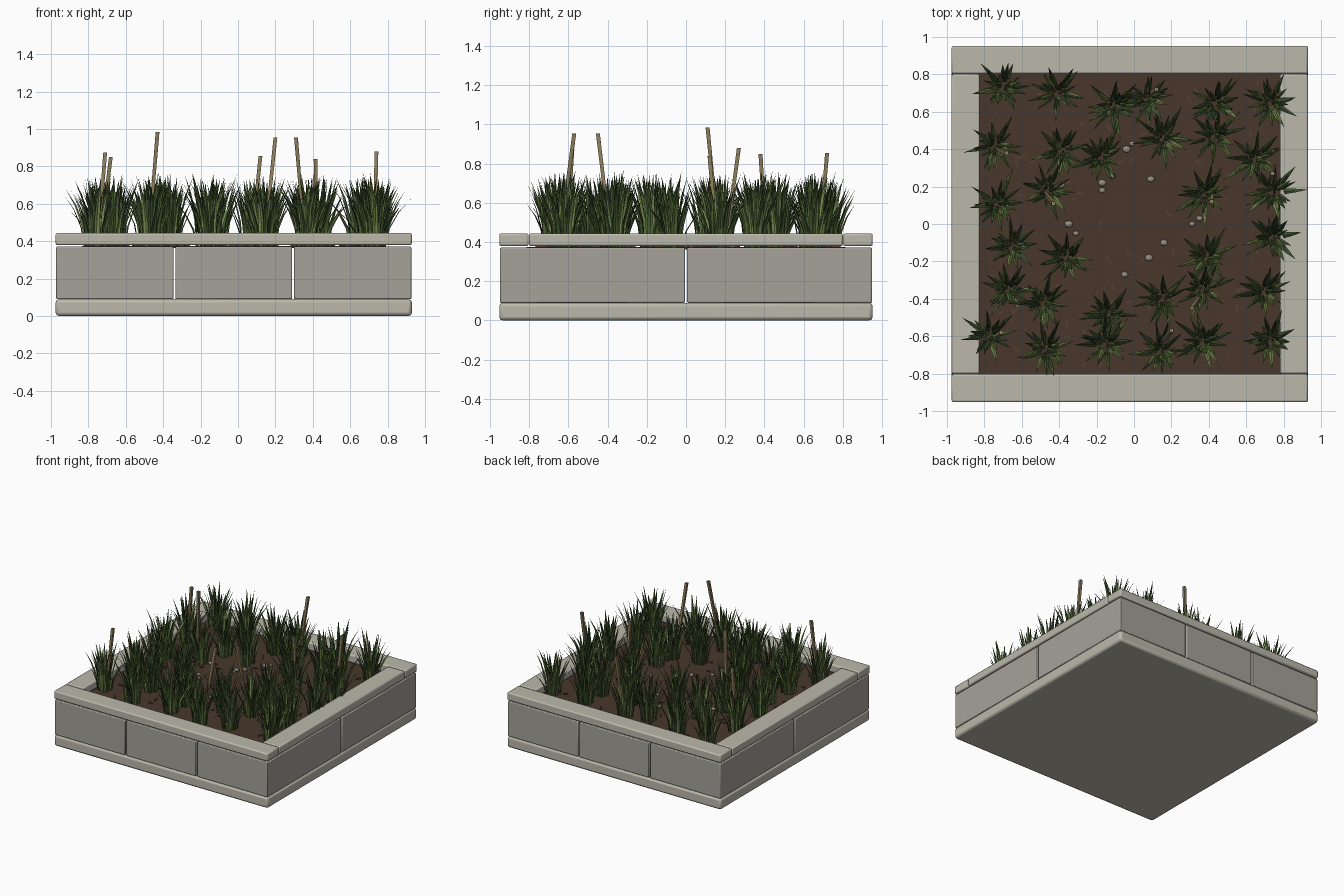
import bpy, bmesh, math, random
from mathutils import Vector

if "Cube" in bpy.data.objects:
    bpy.data.objects.remove(bpy.data.objects["Cube"])

random.seed(7)
CX = -0.0225          # planter centre in x
HX, HY = 0.9525, 0.953
SOIL = 0.375


def mat(name, rgb):
    m = bpy.data.materials.new(name)
    m.diffuse_color = (*rgb, 1)
    m.use_nodes = True
    m.node_tree.nodes["Principled BSDF"].inputs["Base Color"].default_value = m.diffuse_color
    return m


CAP = mat("pale_stone", (0.50, 0.48, 0.41))
STONE = mat("stone", (0.38, 0.36, 0.32))
DIRT = mat("soil", (0.065, 0.038, 0.024))
CHIP = mat("bark", (0.09, 0.05, 0.03))
PEBBLE = mat("pebble", (0.30, 0.27, 0.23))
STALK = mat("dry_stalk", (0.27, 0.21, 0.11))
GREENS = [mat("dark_green", (0.045, 0.08, 0.025)),
          mat("mid_green", (0.085, 0.14, 0.04)),
          mat("light_green", (0.18, 0.25, 0.075))]


def box(name, x0, x1, y0, y1, z0, z1, m, bevel=0.0):
    bpy.ops.mesh.primitive_cube_add(size=1, location=((x0+x1)/2, (y0+y1)/2, (z0+z1)/2))
    o = bpy.context.object
    o.name = name
    o.scale = (x1-x0, y1-y0, z1-z0)
    bpy.ops.object.transform_apply(location=False, rotation=False, scale=True)
    o.data.materials.append(m)
    if bevel:
        b = o.modifiers.new("bevel", "BEVEL")
        b.width, b.segments = bevel, 2
        bpy.ops.object.shade_smooth_by_angle()
    return o


def finish(name, bm, mats):
    me = bpy.data.meshes.new(name)
    bm.to_mesh(me)
    bm.free()
    o = bpy.data.objects.new(name, me)
    bpy.context.collection.objects.link(o)
    for m in mats:
        me.materials.append(m)
    return o


# Base slab and soil
X0, X1 = CX-HX, CX+HX
box("base_slab", X0, X1, -HY, HY, 0, 0.09, CAP, 0.018)
box("soil", X0+0.14, X1-0.14, -HY+0.14, HY-0.14, SOIL-0.012, SOIL, DIRT)

# Wall blocks and coping on opposite sides
T, G = 0.13, 0.005
for s in (-1, 1):
    side = "front" if s < 0 else "back"
    y = sorted((s*(HY-0.003), s*(HY-T)))
    w = 2*HX/3
    for i in range(3):
        a = X0+i*w+(G if i else 0.004)
        b = X0+(i+1)*w-(G if i < 2 else 0.004)
        box(f"{side}_block_{i+1}", a, b, *y, 0.09, 0.371, STONE, 0.006)
    y = sorted((s*HY, s*(HY-0.15)))
    box(f"{side}_coping", X0, X1, *y, 0.379, 0.444, CAP, 0.01)

    side = "left" if s < 0 else "right"
    x = sorted((CX+s*(HX-0.003), CX+s*(HX-T)))
    for i, (a, b) in enumerate(((-HY+0.006, -G), (G, HY-0.006))):
        box(f"{side}_block_{i+1}", *x, a, b, 0.09, 0.371, STONE, 0.006)
    x = sorted((CX+s*HX, CX+s*(HX-0.15)))
    box(f"{side}_coping", *x, -HY+0.152, HY-0.152, 0.379, 0.444, CAP, 0.01)

# Grass tufts
TUFTS = [(-.70, .73), (-.41, .70), (-.11, .63), (.07, .67), (.44, .65), (.73, .65),
         (-.74, .42), (-.39, .39), (-.17, .36), (.155, .455), (.43, .47), (.65, .35),
         (-.73, .11), (-.46, .18), (.38, .16), (.74, .17), (.74, -.07), (-.65, -.12),
         (-.36, -.18), (.39, -.18), (-.67, -.35), (-.48, -.42), (-.13, -.48),
         (.155, -.40), (.37, -.35), (.70, -.36), (-.77, -.60), (-.47, -.67),
         (-.15, -.64), (.14, -.68), (.37, -.63), (.73, -.62)]


def blade(bm, base, ang, lean, height, width, mi):
    """Tapering, creased strip that curves outwards."""
    out = Vector((math.cos(ang), math.sin(ang), 0))
    side = Vector((-out.y, out.x, 0))
    rows = []
    for t, k in ((0, 0.8), (0.35, 1.0), (0.7, 0.65)):
        c = base + out*lean*t**1.8 + Vector((0, 0, height*t*(1.12-0.12*t)))
        h = width*k/2
        rows.append([bm.verts.new(c+side*h), bm.verts.new(c-out*h*0.4),
                     bm.verts.new(c-side*h)])
    tip = bm.verts.new(base + out*lean + Vector((0, 0, height)))
    faces = []
    for j in (0, 1):
        for a, b in zip(rows, rows[1:]):
            faces.append(bm.faces.new((a[j], a[j+1], b[j+1], b[j])))
        faces.append(bm.faces.new((rows[2][j], rows[2][j+1], tip)))
    for f in faces:
        f.material_index = mi


for n, (tx, ty) in enumerate(TUFTS):
    bm = bmesh.new()
    count = 26
    for i in range(count):
        ang = i*2.39996 + random.uniform(-0.3, 0.3)
        r = 0.055*math.sqrt((i+0.5)/count)
        base = Vector((tx+r*math.cos(ang), ty+r*math.sin(ang), SOIL-0.005))
        u = i/count
        lean = random.uniform(0.01, 0.06) + 0.11*u*random.uniform(0.4, 1.0)
        height = random.uniform(0.29, 0.40) - 0.13*u*random.random()
        blade(bm, base, ang, lean, height, random.uniform(0.022, 0.034),
              random.choice((0, 0, 1, 1, 2)))
    finish(f"grass_tuft_{n+1}", bm, GREENS)

# Dry stalks: root xy, top xyz
STALKS = [(-.48, .17, -.43, .11, .985), (.14, -.65, .20, -.57, .955),
          (.36, -.38, .31, -.45, .955), (.73, .20, .74, .27, .88),
          (-.75, -.61, -.71, -.58, .875), (-.74, .41, -.68, .38, .85),
          (.07, .68, .12, .72, .855), (.42, .16, .415, .12, .84)]
bm = bmesh.new()
for x, y, tx, ty, tz in STALKS:
    a, b = Vector((x, y, SOIL)), Vector((tx, ty, tz))
    rings = []
    for p, w in ((a, 0.009), (b, 0.012)):
        rings.append([bm.verts.new(p+Vector((w*math.cos(k*math.pi/2+0.78), w*math.sin(k*math.pi/2+0.78), 0)) * 1.2)
                      for k in range(4)])
    for k in range(4):
        bm.faces.new((rings[0][k], rings[0][(k+1) % 4], rings[1][(k+1) % 4], rings[1][k]))
    bm.faces.new(rings[1])
finish("dry_stalks", bm, [STALK])

# Pebbles and bark chips on the soil
PEBBLES = [(-.35, 0), (-.31, -.05), (-.17, .18), (-.17, .22), (-.04, .40), (-.01, .43),
           (.09, .24), (.16, -.10), (.08, -.18), (-.05, -.27), (.31, 0), (.35, .03),
           (-.39, .21), (-.12, .26)]
bm = bmesh.new()
for x, y in PEBBLES:
    r = random.uniform(0.014, 0.021)
    vs = bmesh.ops.create_icosphere(bm, subdivisions=2, radius=r)["verts"]
    for v in vs:
        v.co = Vector((x+v.co.x*1.1, y+v.co.y*0.9, SOIL+0.005+v.co.z*0.6))
finish("pebbles", bm, [PEBBLE])

bm = bmesh.new()
for _ in range(90):
    x, y = random.uniform(-.78, .74), random.uniform(-.77, .77)
    a = random.uniform(0, math.pi)
    l = random.uniform(0.02, 0.05)
    for v in bmesh.ops.create_cube(bm, size=1)["verts"]:
        u, w = v.co.x*l, v.co.y*0.011
        v.co = Vector((x+u*math.cos(a)-w*math.sin(a), y+u*math.sin(a)+w*math.cos(a),
                       SOIL+0.003+v.co.z*0.008))
finish("bark_chips", bm, [CHIP])
